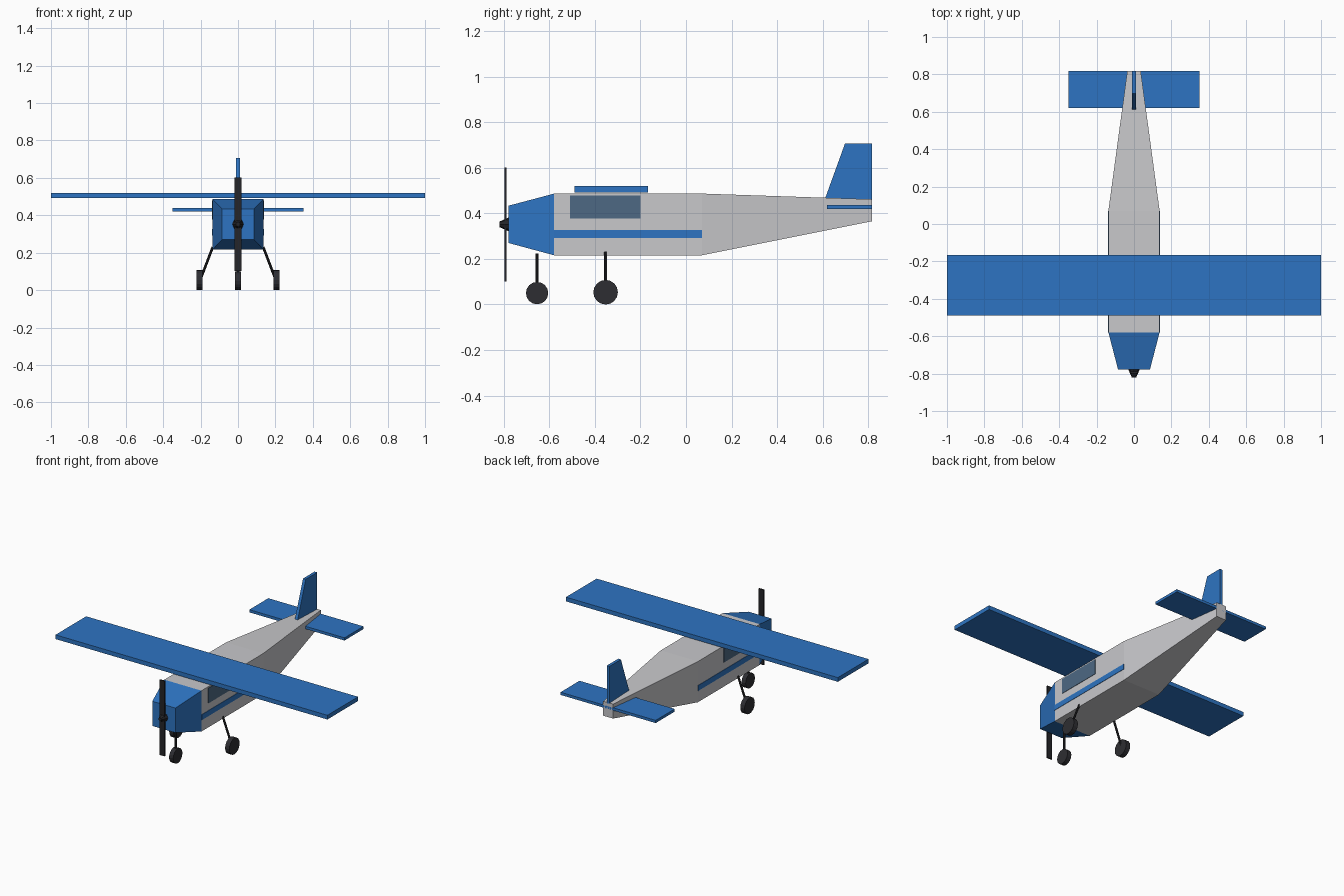
import bpy
import bmesh
import math
from mathutils import Vector

if "Cube" in bpy.data.objects:
    bpy.data.objects.remove(bpy.data.objects["Cube"])


def material(name, rgb):
    m = bpy.data.materials.new(name)
    m.diffuse_color = (*rgb, 1)
    m.use_nodes = True
    m.node_tree.nodes["Principled BSDF"].inputs["Base Color"].default_value = m.diffuse_color
    return m


BLUE = material("blue paint", (0.027, 0.175, 0.54))
GREY = material("light grey paint", (0.58, 0.58, 0.60))
GLASS = material("tinted glass", (0.075, 0.14, 0.23))
RUBBER = material("dark rubber", (0.027, 0.027, 0.032))
BLACK = material("black metal", (0.018, 0.018, 0.021))


def finish(name, bm, mat):
    bmesh.ops.recalc_face_normals(bm, faces=bm.faces)
    mesh = bpy.data.meshes.new(name)
    bm.to_mesh(mesh)
    bm.free()
    mesh.materials.append(mat)
    obj = bpy.data.objects.new(name, mesh)
    bpy.context.collection.objects.link(obj)
    return obj


def loft(name, rings, mat):
    """Closed skin through rings of equal point count."""
    bm = bmesh.new()
    loops = [[bm.verts.new(p) for p in ring] for ring in rings]
    for a, b in zip(loops, loops[1:]):
        for i in range(len(a)):
            j = (i + 1) % len(a)
            bm.faces.new((a[i], a[j], b[j], b[i]))
    bm.faces.new(loops[0])
    bm.faces.new(loops[-1])
    return finish(name, bm, mat)


def section(y, half, z0, z1):
    return [(-half, y, z0), (half, y, z0), (half, y, z1), (-half, y, z1)]


def box(name, x, y, z, mat):
    rings = [[(x[0], v, z[0]), (x[1], v, z[0]), (x[1], v, z[1]), (x[0], v, z[1])] for v in y]
    return loft(name, rings, mat)


def rod(name, a, b, r1, r2, sides, mat):
    """Cylinder or cone from point a to point b."""
    a, b = Vector(a), Vector(b)
    bm = bmesh.new()
    bmesh.ops.create_cone(bm, cap_ends=True, segments=sides, radius1=r1, radius2=r2, depth=(b - a).length)
    turn = (b - a).to_track_quat('Z', 'Y').to_matrix().to_4x4()
    bm.transform(turn)
    bmesh.ops.translate(bm, verts=bm.verts, vec=(a + b) / 2)
    return finish(name, bm, mat)


# Fuselage: cowling, cabin and tapering tail
loft("cowling", [section(-0.779, 0.085, 0.27, 0.434), section(-0.579, 0.137, 0.216, 0.487)], BLUE)
loft("fuselage", [section(-0.579, 0.137, 0.216, 0.487), section(0.07, 0.137, 0.216, 0.487),
                  section(0.818, 0.036, 0.366, 0.462)], GREY)

# Wing and tail surfaces
box("wing", (-1, 1), (-0.489, -0.167), (0.492, 0.52), BLUE)
box("tailplane", (-0.35, 0.35), (0.619, 0.818), (0.42, 0.438), BLUE)
fin_profile = [(0.61, 0.463), (0.818, 0.455), (0.818, 0.706), (0.698, 0.706)]
loft("fin", [[(x, y, z) for y, z in fin_profile] for x in (-0.01, 0.01)], BLUE)

# Propeller
box("propeller", (-0.018, 0.018), (-0.798, -0.789), (0.102, 0.602), BLACK)
rod("spinner", (0, -0.779, 0.352), (0, -0.82, 0.352), 0.03, 0.012, 8, BLACK)

# Nose gear
rod("nose_strut", (0, -0.654, 0.05), (0, -0.654, 0.225), 0.007, 0.007, 8, BLACK)
rod("nose_wheel", (-0.015, -0.654, 0.05), (0.015, -0.654, 0.05), 0.049, 0.049, 16, RUBBER)

# Paired side parts
for side, s in (("left", -1), ("right", 1)):
    box(side + "_window", sorted((s * 0.132, s * 0.1395)), (-0.509, -0.199), (0.377, 0.478), GLASS)
    box(side + "_stripe", sorted((s * 0.132, s * 0.1395)), (-0.579, 0.07), (0.292, 0.328), BLUE)
    rod(side + "_strut", (s * 0.135, -0.353, 0.23), (s * 0.202, -0.353, 0.054), 0.007, 0.007, 8, BLACK)
    rod(side + "_wheel", (s * 0.19, -0.353, 0.054), (s * 0.221, -0.353, 0.054), 0.054, 0.054, 16, RUBBER)
